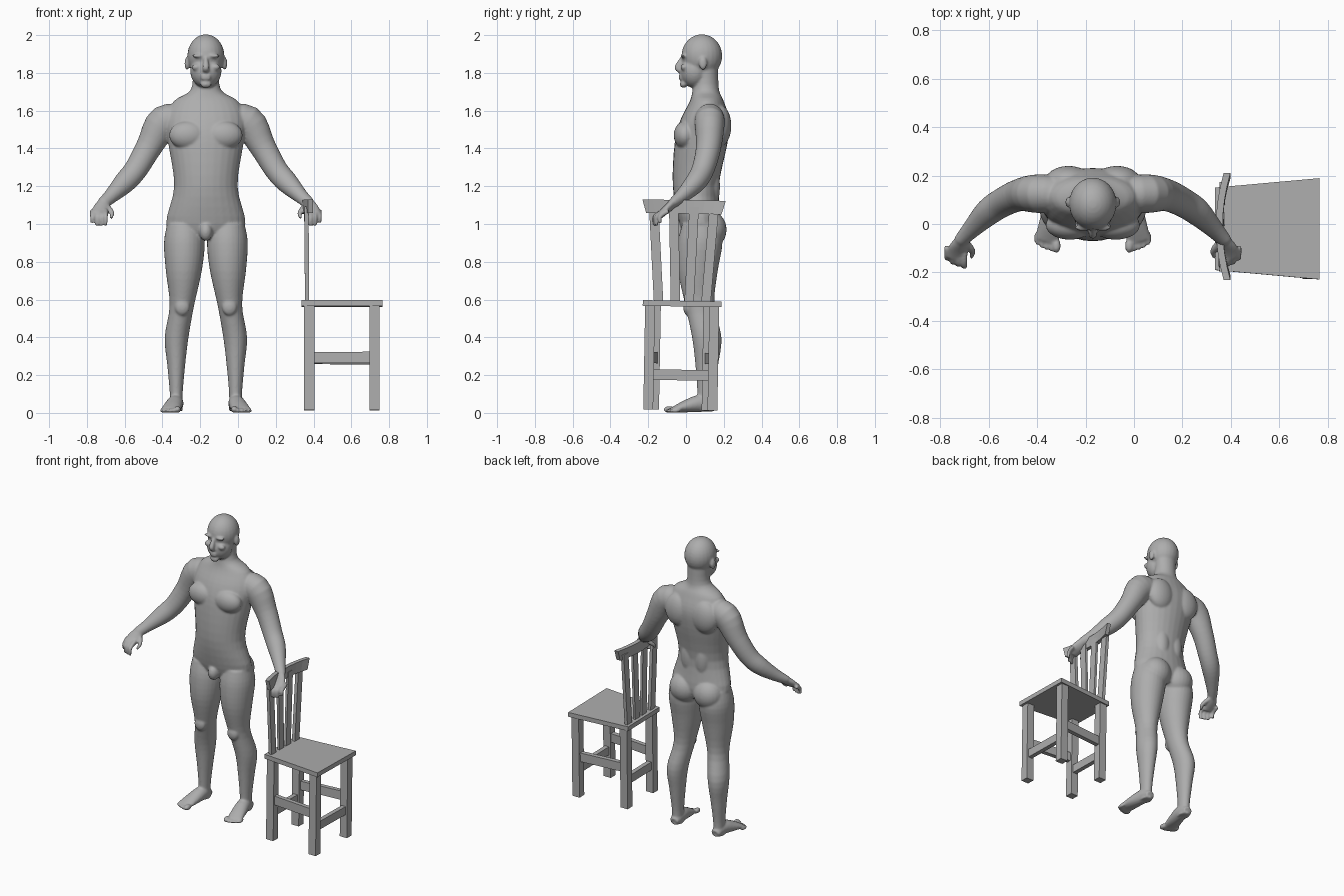
import bpy, bmesh, math
from mathutils import Vector, Matrix

cube = bpy.data.objects.get("Cube")
if cube:
    bpy.data.objects.remove(cube, do_unlink=True)

grey = bpy.data.materials.new("clay grey")
grey.use_nodes = True
grey.diffuse_color = (.42, .42, .42, 1)
grey.node_tree.nodes["Principled BSDF"].inputs["Base Color"].default_value = grey.diffuse_color


def finish(name, bm):
    bmesh.ops.recalc_face_normals(bm, faces=bm.faces)
    mesh = bpy.data.meshes.new(name)
    bm.to_mesh(mesh)
    bm.free()
    mesh.materials.append(grey)
    obj = bpy.data.objects.new(name, mesh)
    bpy.context.collection.objects.link(obj)
    return obj


def loft(bm, rings):
    """Skin closed rings of points and cap both ends."""
    rows = [[bm.verts.new(point) for point in ring] for ring in rings]
    count = len(rows[0])
    for lower, upper in zip(rows, rows[1:]):
        for i in range(count):
            j = (i + 1) % count
            bm.faces.new((lower[i], lower[j], upper[j], upper[i]))
    bm.faces.new(rows[0])
    bm.faces.new(rows[-1])


def smooth_rows(rows, steps=4):
    """Pass a smooth curve through a few key sections."""
    keys = [Vector(row) for row in rows]
    keys = [keys[0]] + keys + [keys[-1]]
    result = []
    for before, start, end, after in zip(keys, keys[1:], keys[2:], keys[3:]):
        leave, arrive = (end - before) / 2, (after - start) / 2
        for k in range(steps):
            t = k / steps
            ease = t * t * (3 - 2 * t)
            result.append(start.lerp(end, ease) + leave * t * (1 - t) ** 2
                          - arrive * t * t * (1 - t))
    return result + [keys[-1]]


def form(bm, rows, side=1, across=(1, 0, 0), upright=False):
    """Rounded form through sections of x, y, z, half width, half depth."""
    rows = smooth_rows(rows)
    centres = [Vector((side * row[0], row[1], row[2])) for row in rows]
    rings = []
    for i, (centre, row) in enumerate(zip(centres, rows)):
        ahead, behind = centres[min(i + 1, len(rows) - 1)], centres[max(i - 1, 0)]
        along = Vector((0, 0, 1)) if upright else (ahead - behind).normalized()
        wide = Vector((side * across[0], across[1], across[2]))
        wide = (wide - along * wide.dot(along)).normalized()
        deep = along.cross(wide)
        angles = [math.tau * k / 28 for k in range(28)]
        rings.append([centre + wide * row[3] * math.cos(a) + deep * row[4] * math.sin(a)
                      for a in angles])
    loft(bm, rings)


def blob(bm, centre, size):
    place = Matrix.Translation(centre) @ Matrix.Diagonal((*size, 1))
    bmesh.ops.create_uvsphere(bm, u_segments=24, v_segments=16, radius=1, matrix=place)


# Figure: overlapping forms fused into one smooth skin
bm = bmesh.new()

# Torso and neck
form(bm, [(0, .08, .92, .13, .08), (0, .075, 1, .21, .11), (0, .052, 1.2, .168, .122),
          (0, .08, 1.43, .2, .14), (0, .1, 1.55, .215, .13), (0, .11, 1.65, .17, .09),
          (0, .105, 1.71, .08, .07), (0, .11, 1.82, .07, .06)], upright=True)
blob(bm, (0, -.02, .96), (.035, .04, .05))

# Skull, jaw, nose, lips and chin
blob(bm, (0, .084, 1.89), (.098, .108, .114))
blob(bm, (0, .045, 1.81), (.083, .077, .09))
form(bm, [(0, -.02, 1.88, .01, .01), (0, -.045, 1.83, .018, .016), (0, -.035, 1.81, .016, .01)])
for height in (1.77, 1.785):
    blob(bm, (0, -.025, height), (.028, .014, .008))
blob(bm, (0, -.013, 1.74), (.03, .02, .02))

for s in (-1, 1):
    # Brow, cheek and ear
    blob(bm, (s * .04, -.015, 1.89), (.035, .014, .01))
    blob(bm, (s * .05, -.01, 1.83), (.025, .018, .018))
    blob(bm, (s * .1, .09, 1.85), (.013, .022, .035))

    # Chest, shoulder blade, loin, buttock and neck muscle
    blob(bm, (s * .095, -.005, 1.47), (.1, .06, .075))
    blob(bm, (s * .1, .18, 1.52), (.095, .06, .11))
    blob(bm, (s * .05, .13, 1.2), (.055, .05, .13))
    blob(bm, (s * .09, .125, .97), (.1, .09, .1))
    blob(bm, (s * .06, .12, 1.65), (.085, .055, .035))

    # Leg and kneecap
    form(bm, [(.115, .075, 1, .09, .095), (.114, .075, .9, .108, .118),
              (.117, .063, .75, .095, .105), (.127, .073, .57, .065, .077),
              (.155, .11, .4, .063, .078), (.157, .11, .25, .047, .06),
              (.157, .105, .1, .034, .045), (.157, .105, .01, .035, .047)], s, upright=True)
    blob(bm, (s * .125, .01, .56), (.04, .025, .045))

    # Foot with toes
    form(bm, [(.157, .15, .03, .03, .025), (.16, .08, .05, .042, .045),
              (.175, 0, .035, .048, .033), (.19, -.07, .017, .05, .014)], s)
    for i in range(5):
        size = .012 if i else .018
        blob(bm, (s * (.15 + .02 * i), -.09 + .002 * i * i, size), (size, .03, size))

    # Arm from shoulder to wrist
    form(bm, [(.1, .12, 1.55, .07, .07), (.22, .125, 1.54, .09, .08),
              (.3, .12, 1.41, .07, .067), (.37, .09, 1.29, .062, .06),
              (.43, .05, 1.22, .058, .055), (.5, -.02, 1.15, .04, .038),
              (.545, -.07, 1.11, .032, .026)], s, across=(.8, .1, .5))

    # Palm and thumb
    form(bm, [(.535, -.06, 1.12, .03, .024), (.555, -.1, 1.08, .043, .021),
              (.566, -.14, 1.05, .04, .015)], s, across=(.9, -.3, -.1))
    form(bm, [(.53, -.07, 1.1, .016, .016), (.497, -.11, 1.06, .013, .013),
              (.503, -.14, 1.03, .008, .008)], s)

    # Curled fingers, the last one shorter
    for i in range(4):
        x, y = .53 + .024 * i, -.14 + .009 * i
        reach = .04 if i < 3 else .03
        knuckle = (x, y + .02, 1.07, .013, .013)
        bend = (x, y - reach * .8, 1.04, .012, .012)
        tip = (x, y - reach * .8, 1.05 - reach * 1.5, .009, .009)
        form(bm, [knuckle, bend, tip], s)

figure = finish("figure", bm)
figure.location.x = -.17
bpy.context.view_layer.objects.active = figure
fuse = figure.modifiers.new("fuse", "REMESH")
fuse.mode = "VOXEL"
fuse.voxel_size = .0065
fuse.use_smooth_shade = True
soften = figure.modifiers.new("soften", "SMOOTH")
soften.factor = .5
soften.iterations = 6
for modifier in ("fuse", "soften"):
    bpy.ops.object.modifier_apply(modifier=modifier)

# Chair: flat timber pieces standing very slightly askew
middle = -.025
front, back, rail_height = .722, .377, 1.09


def lean(x, y, z):
    return Vector((x, y + .018 * (z - .3), z - .018 * y))


def seat_half(x):
    return .14 + .09 * x


def leg_y(x, side):
    return middle + side * (seat_half(x) - .035)


def bar(name, start, end, width, depth):
    """Square-cut timber along its longest axis."""
    start, end = Vector(start), Vector(end)
    longest = max(range(3), key=lambda k: abs(end[k] - start[k]))
    u, v = [axis for k, axis in enumerate(Matrix.Identity(3)) if k != longest]
    bm = bmesh.new()
    corners = [(-.5, -.5), (.5, -.5), (.5, .5), (-.5, .5)]
    loft(bm, [[lean(*(centre + u * p * width + v * q * depth)) for p, q in corners]
              for centre in (start, end)])
    finish(name, bm)


# Tapered seat, wider at its front edge
bm = bmesh.new()
loft(bm, [[lean(x, middle + side * seat_half(x), z)
           for x, side in ((.335, -1), (.765, -1), (.765, 1), (.335, 1))]
          for z in (.563, .593)])
finish("seat", bm)

# Legs and cross stretchers
for label, x in (("front", front), ("back", back)):
    for hand, side in (("right", -1), ("left", 1)):
        y = leg_y(x, side)
        bar(f"{hand}_{label}_leg", (x, y, .015), (x, y, .57), .054, .052)
    bar(label + "_stretcher", (x, leg_y(x, -1), .2), (x, leg_y(x, 1), .2), .03, .056)

# Side stretchers, back posts and thin slats, all fanning outward
for hand, side in (("right", -1), ("left", 1)):
    bar(hand + "_stretcher", (back, leg_y(back, side), .29),
        (front, leg_y(front, side), .29), .03, .06)
    for part, foot, top, thick in (("post", .125, .16, .022), ("slat", .036, .054, .016)):
        bar(f"{hand}_back_{part}", (.365, middle + side * foot, .58),
            (.363, middle + side * top, rail_height), thick, .05)

# Bowed top rail, flared toward its upper edge
bm = bmesh.new()
rings = []
for i in range(9):
    t = i / 4 - 1
    bow = .352 + .032 * t * t
    rings.append([lean(bow + thick, middle + t * (.21 + .3 * rise), rail_height + rise)
                  for thick, rise in ((-.014, -.036), (.014, -.036), (.014, .036), (-.014, .036))])
loft(bm, rings)
finish("top_rail", bm)
